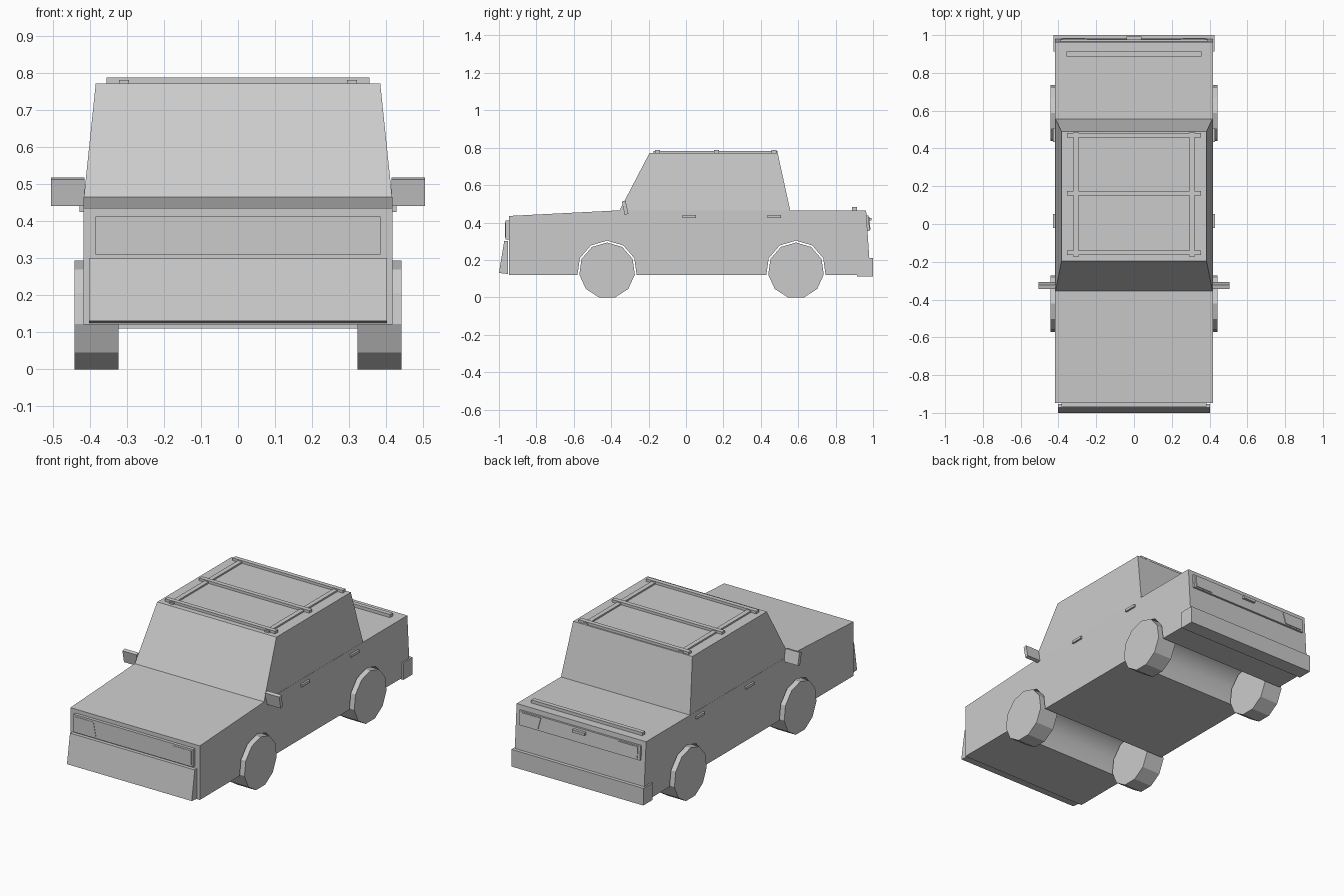
import bpy, bmesh
from math import sin, cos, tau
from mathutils import Vector

if "Cube" in bpy.data.objects:
    bpy.data.objects.remove(bpy.data.objects["Cube"])

grey = bpy.data.materials.new("plain grey")
grey.use_nodes = True
grey.diffuse_color = (0.6, 0.6, 0.6, 1)
grey.node_tree.nodes["Principled BSDF"].inputs["Base Color"].default_value = (0.6, 0.6, 0.6, 1)


def finish(name, bm):
    bmesh.ops.recalc_face_normals(bm, faces=bm.faces)
    mesh = bpy.data.meshes.new(name)
    bm.to_mesh(mesh)
    bm.free()
    mesh.materials.append(grey)
    obj = bpy.data.objects.new(name, mesh)
    bpy.context.collection.objects.link(obj)
    return obj


def prism(name, points, shift):
    """Extrude a flat outline of 3D points along a shift vector."""
    bm = bmesh.new()
    face = bm.faces.new([bm.verts.new(p) for p in points])
    new = bmesh.ops.extrude_face_region(bm, geom=[face], use_keep_orig=True)["geom"]
    moved = [v for v in new if isinstance(v, bmesh.types.BMVert)]
    bmesh.ops.translate(bm, verts=moved, vec=Vector(shift))
    return finish(name, bm)


def side_prism(name, outline, x0, x1):
    """Extrude a (y, z) outline across the car."""
    return prism(name, [(x0, y, z) for y, z in outline], (x1 - x0, 0, 0))


def box(name, x, y, z):
    return side_prism(name, [(y[0], z[0]), (y[1], z[0]), (y[1], z[1]), (y[0], z[1])], *x)


def ring(y, radius, steps):
    """Points of an eleven-sided circle with one corner at the top."""
    return [(y + radius * sin(tau * i / 11), AXLE_Z + radius * cos(tau * i / 11)) for i in steps]


AXLE_Z = 0.143
FLOOR = 0.12
BELT = 0.465
HALF = 0.417
AXLES = {"front": -0.422, "rear": 0.588}

# Lower body with open wheel arches
outline = [(-0.947, FLOOR)]
for axle in AXLES.values():
    outline += ring(axle, 0.16, range(-3, 4))
outline += [(0.98, FLOOR), (0.98, 0.21), (0.963, BELT), (-0.355, BELT), (-0.947, 0.435)]
body = side_prism("body", outline, -HALF, HALF)
for face in body.data.polygons:
    c = face.center
    face.use_smooth = abs(c.x) < 0.01 and any(
        0.14 < Vector((c.y - a, c.z - AXLE_Z)).length < 0.165 for a in AXLES.values())

# Cabin tapering to the roof
bm = bmesh.new()
low = [bm.verts.new((x * 0.416, y, BELT)) for x, y in ((-1, -0.355), (1, -0.355), (1, 0.557), (-1, 0.557))]
top = [bm.verts.new((x * 0.384, y, 0.772)) for x, y in ((-1, -0.195), (1, -0.195), (1, 0.49), (-1, 0.49))]
for i in range(4):
    j = (i + 1) % 4
    bm.faces.new((low[i], low[j], top[j], top[i]))
bm.faces.new(top)
finish("cabin", bm)

# Bumpers, grille panel, tail panel and boot details
side_prism("front_bumper", [(-1, 0.13), (-0.952, 0.125), (-0.952, 0.3), (-0.972, 0.3)], -0.402, 0.402)
box("rear_bumper", (-0.425, 0.425), (0.914, 1.0), (0.11, 0.21))
box("grille_panel", (-0.385, 0.385), (-0.965, -0.947), (0.309, 0.412))
side_prism("tail_panel", [(0.96, 0.355), (0.982, 0.355), (0.976, 0.437), (0.96, 0.437)], -0.39, 0.39)
box("boot_handle", (-0.04, 0.04), (0.965, 0.993), (0.41, 0.425))
box("boot_spoiler", (-0.358, 0.358), (0.888, 0.913), (0.46, 0.483))

# Wheels, lamps, mirrors and door handles on both sides
for side, s in (("left", 1), ("right", -1)):
    for end, axle in AXLES.items():
        side_prism(f"{end}_{side}_wheel", ring(axle, 0.15, range(11)), s * 0.323, s * 0.441)
    prism(f"{side}_headlamp", [(s * x, -0.967, z) for x, z in
          ((0.375, 0.32), (0.375, 0.401), (0.255, 0.401), (0.239, 0.32))], (0, 0.006, 0))
    prism(f"{side}_tail_lamp", [(s * x, y, z) for x, y, z in
          ((0.375, 0.986, 0.363), (0.375, 0.98, 0.43), (0.25, 0.98, 0.43), (0.265, 0.986, 0.363))],
          (0, -0.008, 0))
    side_prism(f"{side}_mirror", [(-0.343, 0.512), (-0.323, 0.517), (-0.308, 0.446), (-0.328, 0.44)],
               s * 0.415, s * 0.505)
    for end, y in (("front", -0.02), ("rear", 0.435)):
        box(f"{end}_{side}_door_handle", (s * 0.41, s * 0.428), (y, y + 0.073), (0.425, 0.44))
    box(f"{side}_roof_rail", (s * 0.294, s * 0.321), (-0.175, 0.488), (0.768, 0.781))

# Roof rack cross bars
for place, y in (("front", -0.152), ("middle", 0.163), ("rear", 0.47)):
    box(f"{place}_roof_bar", (-0.355, 0.355), (y - 0.013, y + 0.013), (0.768, 0.787))
